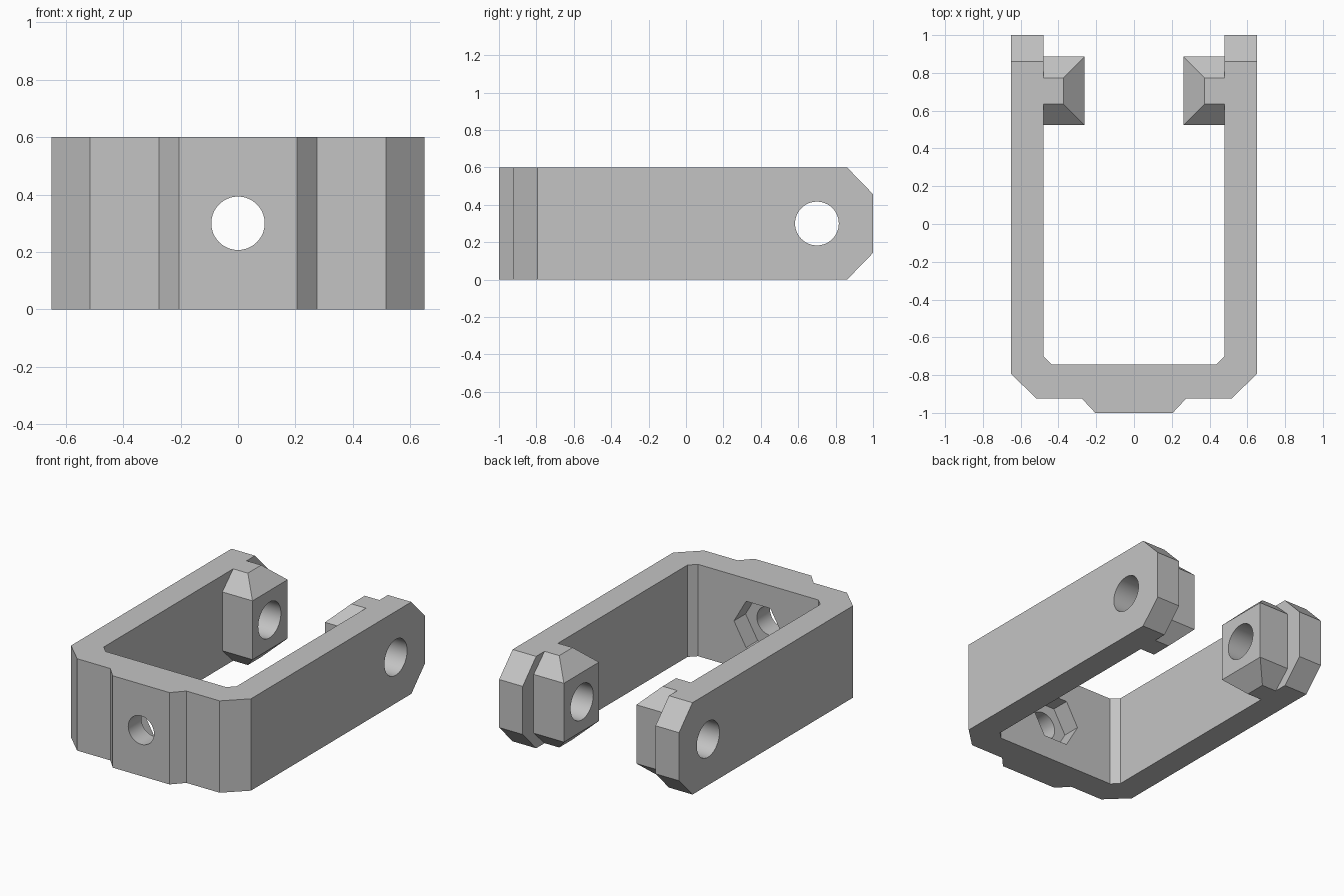
import bpy, bmesh
from math import pi
from mathutils import Vector

HEIGHT, MID = 0.6, 0.3
ARM_IN, ARM_OUT = 0.48, 0.65
PIVOT_Y = 0.705

cube = bpy.data.objects.get("Cube")
if cube:
    bpy.data.objects.remove(cube, do_unlink=True)

metal = bpy.data.materials.new("plain grey")
metal.use_nodes = True
grey = (0.55, 0.55, 0.55, 1)
metal.diffuse_color = grey
metal.node_tree.nodes["Principled BSDF"].inputs["Base Color"].default_value = grey


def make_object(name, bm):
    bmesh.ops.recalc_face_normals(bm, faces=bm.faces)
    mesh = bpy.data.meshes.new(name)
    bm.to_mesh(mesh)
    bm.free()
    mesh.materials.append(metal)
    obj = bpy.data.objects.new(name, mesh)
    bpy.context.collection.objects.link(obj)
    return obj


def combine(target, tool, operation):
    """Apply a boolean and discard the tool."""
    tool.hide_render = True
    mod = target.modifiers.new(operation, 'BOOLEAN')
    mod.object, mod.operation, mod.solver = tool, operation, 'EXACT'
    bpy.context.view_layer.objects.active = target
    bpy.ops.object.modifier_apply(modifier=mod.name)
    bpy.data.objects.remove(tool, do_unlink=True)


def drill(name, location, axis, radius, depth, sides):
    bpy.ops.mesh.primitive_cylinder_add(vertices=sides, radius=radius, depth=depth, location=location)
    obj = bpy.context.object
    obj.name = name
    obj.rotation_euler = (pi / 2, 0, 0) if axis == 'Y' else (0, pi / 2, 0)
    if sides == 6:
        # Nut points face sideways
        obj.rotation_euler.y = pi / 6
    obj.data.materials.append(metal)
    return obj


# U-shaped body from a mirrored plan profile
half = [(0.205, -1), (0.275, -0.925), (0.515, -0.925), (ARM_OUT, -0.795),
        (ARM_OUT, 1), (ARM_IN, 1), (ARM_IN, -0.70), (0.435, -0.745)]
outline = half + [(-x, y) for x, y in reversed(half)]
bm = bmesh.new()
base = bm.faces.new([bm.verts.new((x, y, 0)) for x, y in outline])
top = bmesh.ops.extrude_face_region(bm, geom=[base])["geom"]
bmesh.ops.translate(bm, vec=(0, 0, HEIGHT), verts=[v for v in top if isinstance(v, bmesh.types.BMVert)])

# Chamfered arm ends, above and below
for z, side in ((0.457, 1), (HEIGHT - 0.457, -1)):
    cut = bmesh.ops.bisect_plane(
        bm, geom=bm.verts[:] + bm.edges[:] + bm.faces[:], dist=1e-5,
        plane_co=(0, 1, z), plane_no=Vector((0, 1, side * 0.97)), clear_outer=True)
    edges = [e for e in cut["geom_cut"] if isinstance(e, bmesh.types.BMEdge)]
    bmesh.ops.edgeloop_fill(bm, edges=edges)
body = make_object("clevis_body", bm)

# Bevelled pivot bosses on the inner arm faces
for side in (1, -1):
    bm = bmesh.new()
    rings = []
    for z, inset in ((0, 0.112), (0.108, 0), (HEIGHT - 0.108, 0), (HEIGHT, 0.112)):
        x0, x1 = side * (0.262 + inset), side * 0.56
        y0, y1 = PIVOT_Y - 0.181 + inset, PIVOT_Y + 0.181 - inset
        rings.append([bm.verts.new((x, y, z)) for x, y in ((x0, y0), (x1, y0), (x1, y1), (x0, y1))])
    bm.faces.new(rings[0])
    bm.faces.new(rings[-1])
    for low, high in zip(rings, rings[1:]):
        for i in range(4):
            j = (i + 1) % 4
            bm.faces.new((low[i], low[j], high[j], high[i]))
    combine(body, make_object("pivot_boss", bm), 'UNION')

# Pivot holes, bolt hole and nut pocket
for side in (1, -1):
    combine(body, drill("pivot_drill", (side * 0.5, PIVOT_Y - 0.005, MID), 'X', 0.117, 0.7, 64), 'DIFFERENCE')
combine(body, drill("bolt_drill", (0, -0.85, MID), 'Y', 0.093, 0.6, 64), 'DIFFERENCE')
combine(body, drill("nut_cutter", (0, -0.745, MID), 'Y', 0.175, 0.24, 6), 'DIFFERENCE')

# Smooth bores, crisp edges
bpy.ops.object.select_all(action='DESELECT')
body.select_set(True)
bpy.context.view_layer.objects.active = body
bpy.ops.object.shade_smooth_by_angle(angle=pi / 6)
